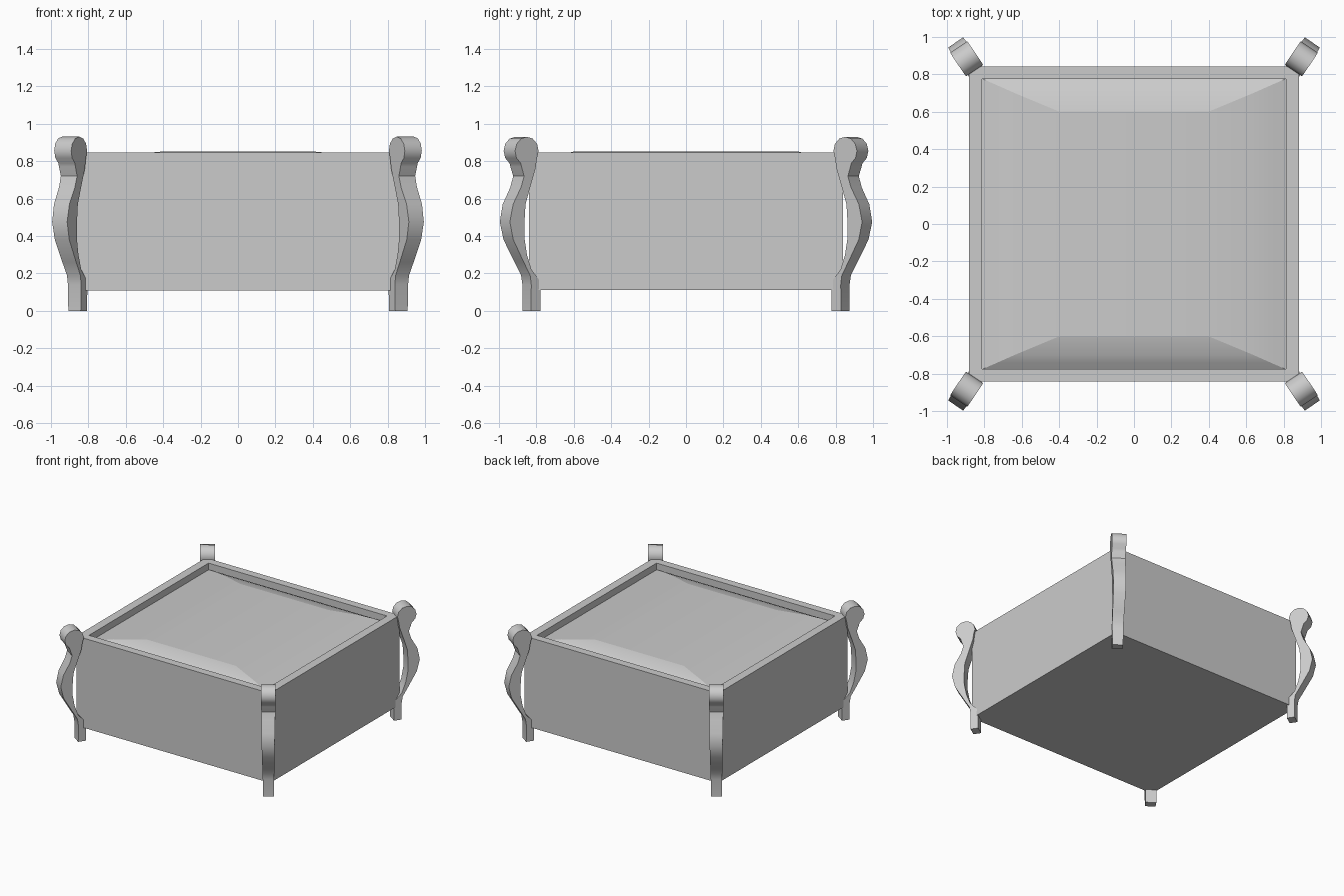
import bpy, bmesh, math
from mathutils import Vector

if "Cube" in bpy.data.objects:
    bpy.data.objects.remove(bpy.data.objects["Cube"])


def finish(bm, name, smooth=None):
    bmesh.ops.recalc_face_normals(bm, faces=bm.faces)
    mesh = bpy.data.meshes.new(name)
    bm.to_mesh(mesh)
    bm.free()
    ob = bpy.data.objects.new(name, mesh)
    bpy.context.collection.objects.link(ob)
    if smooth:
        bpy.ops.object.select_all(action='DESELECT')
        ob.select_set(True)
        bpy.context.view_layer.objects.active = ob
        bpy.ops.object.shade_smooth_by_angle(angle=math.radians(smooth))
    return ob


def stacked_rings(bm, rings):
    """Bridge rectangular rings given as (half x, half y, z)."""
    loops = [[bm.verts.new((sx * x, sy * y, z))
              for sx, sy in ((-1, -1), (1, -1), (1, 1), (-1, 1))]
             for x, y, z in rings]
    for a, b in zip(loops, loops[1:]):
        for i in range(4):
            j = (i + 1) % 4
            bm.faces.new((a[i], a[j], b[j], b[i]))
    return loops


# Square body with a rim and a shallow recess
bm = bmesh.new()
loops = stacked_rings(bm, [(.88, .84, .11), (.88, .84, .845),
                           (.81, .775, .845), (.81, .775, .79)])
bm.faces.new(loops[0])
finish(bm, "body")

# Domed cushion filling the recess
bm = bmesh.new()
loops = stacked_rings(bm, [(.81, .775, .79), (.73, .74, .812),
                           (.64, .70, .829), (.40, .60, .851)])
bm.faces.new(loops[-1])
cushion = finish(bm, "cushion", 12)
if sum(f.normal.z for f in cushion.data.polygons) < 0:
    cushion.data.flip_normals()

# Curved corner leg: side profile (outward distance, height) with a round knob
inner = [(-.03, 0), (-.03, .155), (.030, .22), (.060, .30), (.077, .39),
         (.078, .47), (.072, .57), (.040, .67), (.010, .76)]
outer = [(.100, .77), (.083, .72), (.102, .66), (.152, .57), (.172, .475),
         (.149, .38), (.080, .26), (.038, .19), (.03, .14), (.03, 0)]
knob = [(.067 + .076 * math.cos(math.radians(a)),
         .854 + .076 * math.sin(math.radians(a)))
        for a in range(210, -61, -30)]
profile = inner + knob + outer

foot = Vector((.8555, .826, 0))
out = Vector((.56, .83, 0)).normalized()
side = Vector((out.y, -out.x, 0))

bm = bmesh.new()
faces = []
for sign in (-1, 1):
    faces.append([bm.verts.new(foot + out * s + Vector((0, 0, z))
                               + side * sign * (.04 + .017 * z))
                  for s, z in profile])
n = len(profile)
for i in range(n):
    j = (i + 1) % n
    bm.faces.new((faces[0][i], faces[0][j], faces[1][j], faces[1][i]))
for f in faces:
    bm.faces.new(f)
legs = finish(bm, "corner_legs", 35)

# Mirror to all four corners
mirror = legs.modifiers.new("four_corners", 'MIRROR')
mirror.use_axis = (True, True, False)
mirror.use_mirror_merge = False
